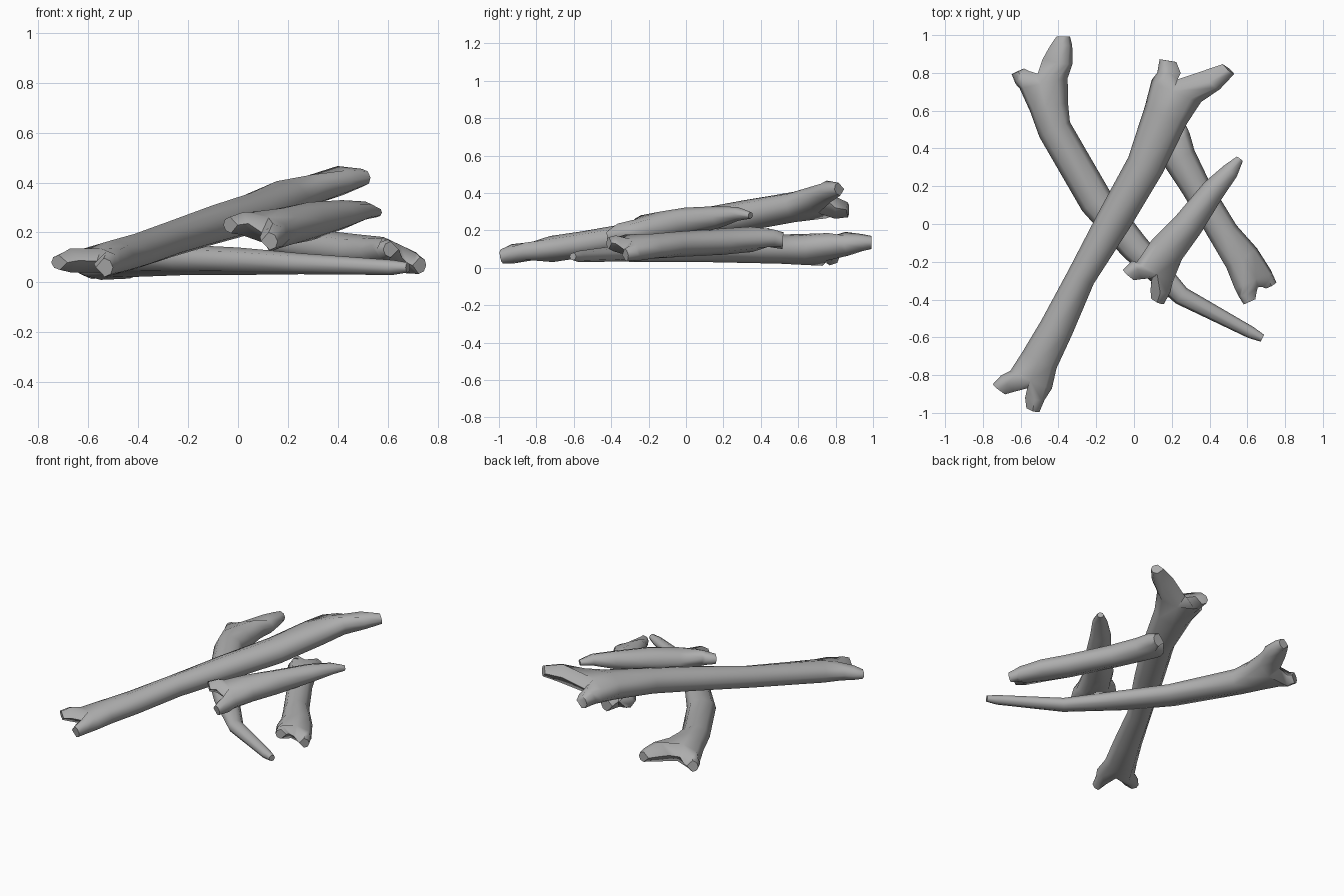
import bpy, bmesh, math
from mathutils import Vector

cube = bpy.data.objects.get("Cube")
if cube:
    bpy.data.objects.remove(cube, do_unlink=True)

bone_grey = bpy.data.materials.new("bone_grey")
bone_grey.use_nodes = True
COLOUR = (0.42, 0.42, 0.42, 1)
bone_grey.diffuse_color = COLOUR
shader = bone_grey.node_tree.nodes["Principled BSDF"]
shader.inputs["Base Color"].default_value = COLOUR
shader.inputs["Roughness"].default_value = 0.8

SHAFT = [90 - 45 * i for i in range(8)]     # starts at the top, runs over the right side
RIGHT = [90, 45, 0, -45, -90, 180]          # last corner faces the notch
LEFT = [-90, -135, 180, 135, 90, 0]


def ring(bm, section, along, angles):
    """Cross-section: x, y, z, half width, half height, optional sideways tilt."""
    x, y, z, w, h, tilt = (*section, 0)[:6]
    z_axis = Vector((0, 0, 1))
    side = (along.cross(z_axis).normalized() + z_axis * tilt).normalized()
    up = side.cross(along).normalized()
    return [bm.verts.new(Vector((x, y, z)) + side * w * math.cos(math.radians(a))
                         + up * h * math.sin(math.radians(a))) for a in angles]


def bridge(bm, a, b):
    n = len(a)
    for i in range(n):
        j = (i + 1) % n
        bm.faces.new((a[i], a[j], b[j], b[i]))


def knuckle(bm, loop, base, along, sign, sections, angles):
    """One knob of a forked end."""
    prev = Vector(base[:3])
    for s in sections:
        here = Vector(s[:3])
        direction = ((here - prev).normalized() * sign + along).normalized()
        new = ring(bm, s, direction, angles)
        bridge(bm, loop, new)
        loop, prev = new, here
    bm.faces.new(loop)


def bone(name, shaft, start_fork=None, end_fork=None):
    """A fork is (notch point, left knob sections, right knob sections)."""
    bm = bmesh.new()
    pts = [Vector(s[:3]) for s in shaft]
    last = len(pts) - 1
    dirs = [(pts[min(i + 1, last)] - pts[max(i - 1, 0)]).normalized() for i in range(last + 1)]
    rings = [ring(bm, s, d, SHAFT) for s, d in zip(shaft, dirs)]
    for a, b in zip(rings, rings[1:]):
        bridge(bm, a, b)

    # Split an end ring at the notch into two knobs, or close it flat
    for i, sign, fork in ((0, -1, start_fork), (last, 1, end_fork)):
        r = rings[i]
        if not fork:
            bm.faces.new(r)
            continue
        valley, l_knob, r_knob = fork
        for k in (0, 4):                     # dip between the knobs
            r[k].co = r[k].co.lerp(pts[i], 0.25)
        v = bm.verts.new(valley)
        knuckle(bm, r[0:5] + [v], shaft[i], dirs[i], sign, r_knob, RIGHT)
        knuckle(bm, r[4:8] + [r[0], v], shaft[i], dirs[i], sign, l_knob, LEFT)

    bmesh.ops.recalc_face_normals(bm, faces=bm.faces)
    mesh = bpy.data.meshes.new(name)
    bm.to_mesh(mesh)
    bm.free()
    mesh.materials.append(bone_grey)
    obj = bpy.data.objects.new(name, mesh)
    bpy.context.collection.objects.link(obj)
    bpy.ops.object.select_all(action='DESELECT')
    obj.select_set(True)
    bpy.context.view_layer.objects.active = obj
    bpy.ops.object.shade_smooth_by_angle(angle=math.radians(65))


# Large bone lying across the top, forked at both ends
bone("long_top_bone",
     shaft=[(-.545, -.825, .088, .12, .065), (-.5, -.72, .1, .1, .07),
            (-.41, -.55, .125, .09, .07), (-.28, -.28, .17, .076, .072),
            (-.1, .03, .23, .093, .078), (.06, .31, .278, .1, .082),
            (.17, .58, .325, .122, .082, .15), (.225, .705, .348, .15, .08, .3)],
     start_fork=((-.565, -.87, .085),
                 [(-.67, -.845, .088, .055, .048), (-.715, -.875, .08, .042, .03)],
                 [(-.525, -.925, .075, .052, .052), (-.535, -.985, .06, .036, .038)]),
     end_fork=((.23, .765, .35),
               [(.185, .8, .32, .062, .058), (.18, .865, .31, .045, .04)],
               [(.41, .762, .408, .066, .06), (.5, .82, .42, .04, .035)]))

# Curved bone at the bottom, tapering to a thin tip
bone("curved_bottom_bone",
     shaft=[(.68, -.605, .06, .02, .02), (.62, -.575, .06, .032, .03),
            (.25, -.38, .075, .05, .042), (0, -.12, .085, .078, .055),
            (-.2, .12, .09, .09, .06), (-.42, .5, .1, .09, .078),
            (-.45, .62, .098, .105, .084, .2), (-.478, .745, .098, .137, .085, .33)],
     end_fork=((-.51, .795, .095),
               [(-.59, .775, .062, .05, .05), (-.615, .808, .065, .036, .038)],
               [(-.405, .86, .128, .08, .064), (-.385, .945, .135, .058, .045),
                (-.375, .992, .135, .036, .035)]))

# Middle bone passing under the large one
bone("middle_bone",
     shaft=[(.2, .435, .16, .105, .065), (.24, .35, .152, .09, .068),
            (.325, .2, .14, .078, .07), (.475, -.05, .125, .08, .068),
            (.57, -.18, .115, .098, .068, .2), (.63, -.295, .107, .115, .064, .38)],
     start_fork=((.185, .465, .16),
                 [(.235, .518, .145, .042, .045)],
                 [(.14, .445, .17, .045, .045)]),
     end_fork=((.655, -.335, .1),
               [(.705, -.295, .076, .046, .042), (.726, -.325, .068, .032, .034)],
               [(.6, -.38, .13, .046, .043), (.612, -.412, .132, .034, .032)]))

# Short pointed splinter resting near the front
bone("short_pointed_bone",
     shaft=[(.11, -.255, .21, .115, .07, -.33), (.175, -.135, .222, .097, .078, -.2),
            (.29, 0, .245, .08, .077), (.42, .18, .272, .063, .058),
            (.51, .28, .288, .045, .036), (.56, .345, .28, .02, .018)],
     start_fork=((.095, -.287, .2),
                 [(.015, -.243, .236, .055, .045), (-.03, -.27, .23, .04, .033)],
                 [(.14, -.355, .182, .053, .055), (.125, -.41, .165, .036, .036)]))
